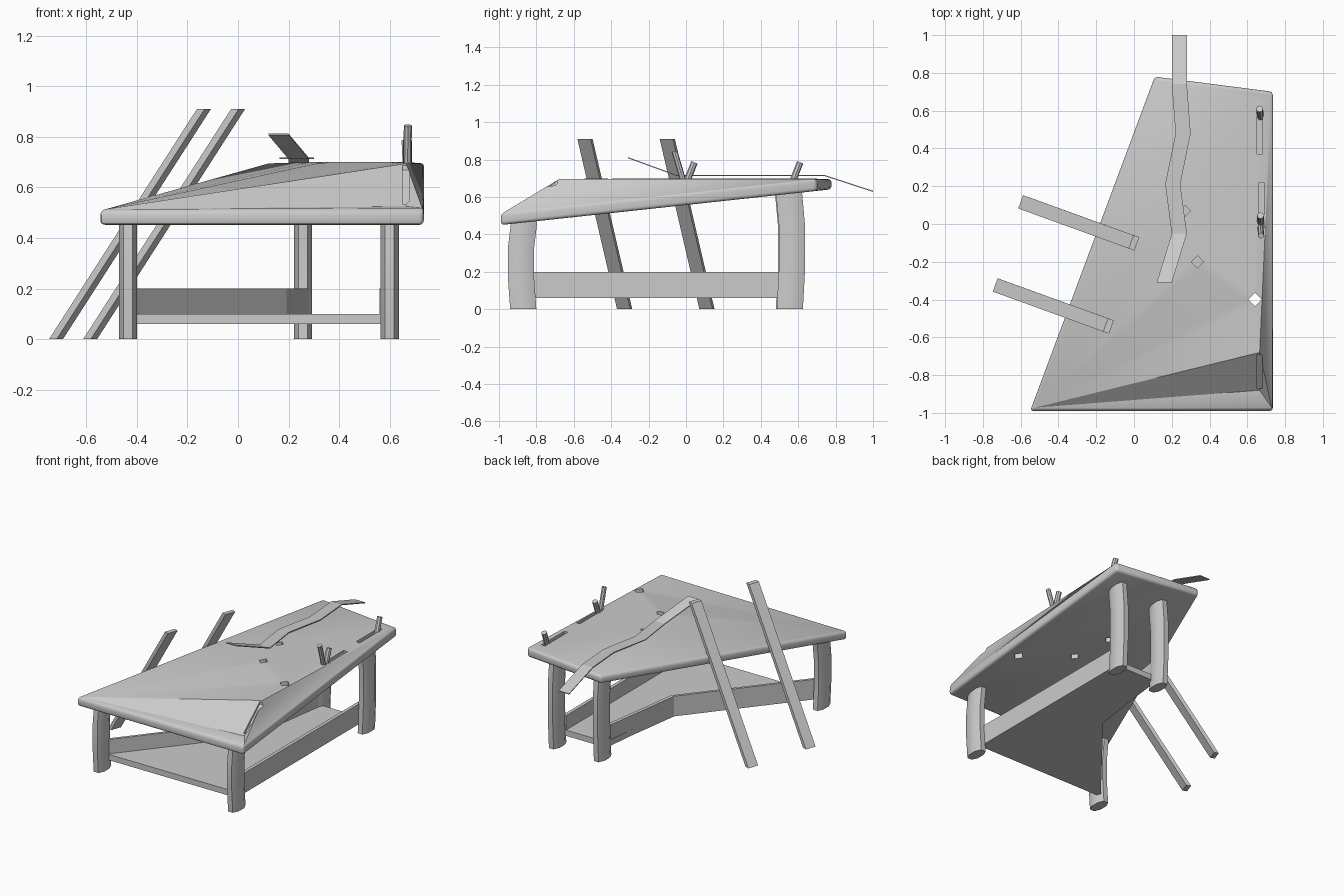
import bpy, bmesh, math
from mathutils import Vector

if "Cube" in bpy.data.objects:
    bpy.data.objects.remove(bpy.data.objects["Cube"])


def finish(name, bm, smooth=30):
    bmesh.ops.recalc_face_normals(bm, faces=bm.faces)
    me = bpy.data.meshes.new(name)
    bm.to_mesh(me)
    bm.free()
    ob = bpy.data.objects.new(name, me)
    bpy.context.collection.objects.link(ob)
    if smooth:
        shade(ob, smooth)
    return ob


def shade(ob, angle):
    bpy.ops.object.select_all(action='DESELECT')
    ob.select_set(True)
    bpy.context.view_layer.objects.active = ob
    bpy.ops.object.shade_smooth_by_angle(angle=math.radians(angle))


def loft(name, rings, smooth=30):
    """Closed tube through equal-length rings of points, capped at both ends."""
    bm = bmesh.new()
    vs = [[bm.verts.new(p) for p in r] for r in rings]
    n = len(rings[0])
    for a, b in zip(vs, vs[1:]):
        for i in range(n):
            j = (i + 1) % n
            bm.faces.new((a[i], a[j], b[j], b[i]))
    bm.faces.new(vs[0])
    bm.faces.new(vs[-1])
    return finish(name, bm, smooth)


def rod(name, a, b, r, sides=8):
    """Straight round rod between two points."""
    a, b = Vector(a), Vector(b)
    q = (b - a).to_track_quat('Z', 'Y')
    def ring(c):
        return [c + q @ Vector((r * math.cos(t), r * math.sin(t), 0))
                for t in [2 * math.pi * k / sides for k in range(sides)]]
    return loft(name, [ring(a), ring(b)])


def slot_box(a, b, w=0.014, depth=0.02):
    """Box cutter along a surface groove."""
    up, side = Vector((0, 0, 1)), Vector((w, 0, 0))
    rings = [[p - side - up * depth, p + side - up * depth,
              p + side + up * 0.06, p - side + up * 0.06] for p in (Vector(a), Vector(b))]
    return loft("cutter_slot", rings, 0)


# table top: thin rim, raised inner points
pts = [(-.55, -.99, .51), (.735, -.99, .51), (.735, .70, .695), (.11, .78, .695),
       (.665, -.88, .525), (.665, -.68, .695), (.64, -.40, .70),
       (.335, -.20, .70), (.275, .07, .70), (.67, .63, .70)]
tris = [(0, 1, 4), (0, 4, 5), (0, 5, 6), (0, 6, 7), (0, 7, 8), (0, 8, 3), (8, 9, 3), (7, 9, 8),
        (6, 9, 7), (1, 5, 4), (1, 2, 5), (2, 9, 6), (2, 6, 5), (2, 3, 9)]
bm = bmesh.new()
top = [bm.verts.new(p) for p in pts]
low = [bm.verts.new((x, y, .45 + (y + .99) * .108)) for x, y, z in pts[:4]]
for t in tris:
    bm.faces.new([top[i] for i in t])
for i in range(4):
    j = (i + 1) % 4
    bm.faces.new((top[i], low[i], low[j], top[j]))
bm.faces.new(low)
bmesh.ops.recalc_face_normals(bm, faces=bm.faces)
rim = [e for e in bm.edges if all(v in top[:4] + low for v in e.verts)]
bmesh.ops.bevel(bm, geom=rim, offset=.018, segments=3, profile=.5, affect='EDGES')
table = finish("table_top", bm, 0)

# diamond holes and long grooves in the top
cutters = []
for x, y, r in ((.64, -.40, .036), (.335, -.20, .032), (.27, .07, .03)):
    cutters.append(rod("cutter_hole", (x, y, .3), (x, y, .9), r, 4))
cutters += [slot_box((.665, -.87, .53), (.665, -.69, .69)),
            slot_box((.675, -.02, .70), (.675, .22, .70)),
            slot_box((.665, .37, .70), (.665, .62, .70))]
for c in cutters:
    c.hide_render = True
    m = table.modifiers.new("cut", 'BOOLEAN')
    m.operation, m.object, m.solver = 'DIFFERENCE', c, 'EXACT'
    bpy.context.view_layer.objects.active = table
    bpy.ops.object.modifier_apply(modifier=m.name)
for c in cutters:
    bpy.data.objects.remove(c, do_unlink=True)
shade(table, 30)

# bowed eight-sided legs
section = [(-.036, -.03), (-.018, -.07), (.018, -.07), (.036, -.03),
           (.036, .03), (.018, .07), (-.018, .07), (-.036, .03)]
for name, cx, cy, h in (("front_left_leg", -.435, -.87, .47), ("front_right_leg", .60, -.87, .47),
                        ("back_left_leg", .257, .55, .63), ("back_right_leg", .60, .555, .63)):
    s = math.copysign(1, cy)
    loft(name, [[(cx + x, cy + y + s * o, h * f) for x, y in section]
                for f, o in ((0, 0), (.35, .012), (.7, .012), (1, -.005))])

# low shelf with notched left side
outline = [(-.42, -.85), (.57, -.85), (.57, .52), (.25, .52), (.18, -.11)]
loft("shelf", [[(x, y, z) for x, y in outline] for z in (.06, .10)])

# side boards standing on the shelf edges
def board(name, path, t=.012):
    loft(name, [[(x - t, y, .06), (x + t, y, .06), (x + t, y, .20), (x - t, y, .20)]
                for x, y in path])
board("right_board", [(.572, -.85), (.572, .52)])
board("left_board", [(-.42, -.85), (.18, -.11), (.27, .52)])

# planks leaning on the left side
w, t = Vector((.335, .942, 0)) * .0375, Vector((.942, -.335, 0)) * .016
for i, off in enumerate((Vector((0, 0, 0)), Vector((-.135, -.44, 0)))):
    ends = [Vector((-.585, .112, 0)) + off, Vector((0, -.10, .91)) + off]
    loft(f"leaning_plank_{i + 1}", [[p - w - t, p + w - t, p + w + t, p - w + t] for p in ends])

# thin wavy strip lying on the top
path = [(.16, -.31, .81), (.24, -.05, .715), (.205, .21, .715),
        (.26, .48, .715), (.24, .74, .715), (.24, 1.0, .63)]
loft("cloth_strip", [[(x - .04, y, z - .003), (x + .04, y, z - .003),
                      (x + .04, y, z + .003), (x - .04, y, z + .003)] for x, y, z in path], 10)

# pegs standing in the grooves
rod("peg_1", (.67, -.01, .67), (.672, -.062, .845), .016)
rod("peg_2", (.67, .0, .67), (.67, .045, .785), .018)
rod("peg_3", (.67, .565, .67), (.665, .61, .785), .018)
